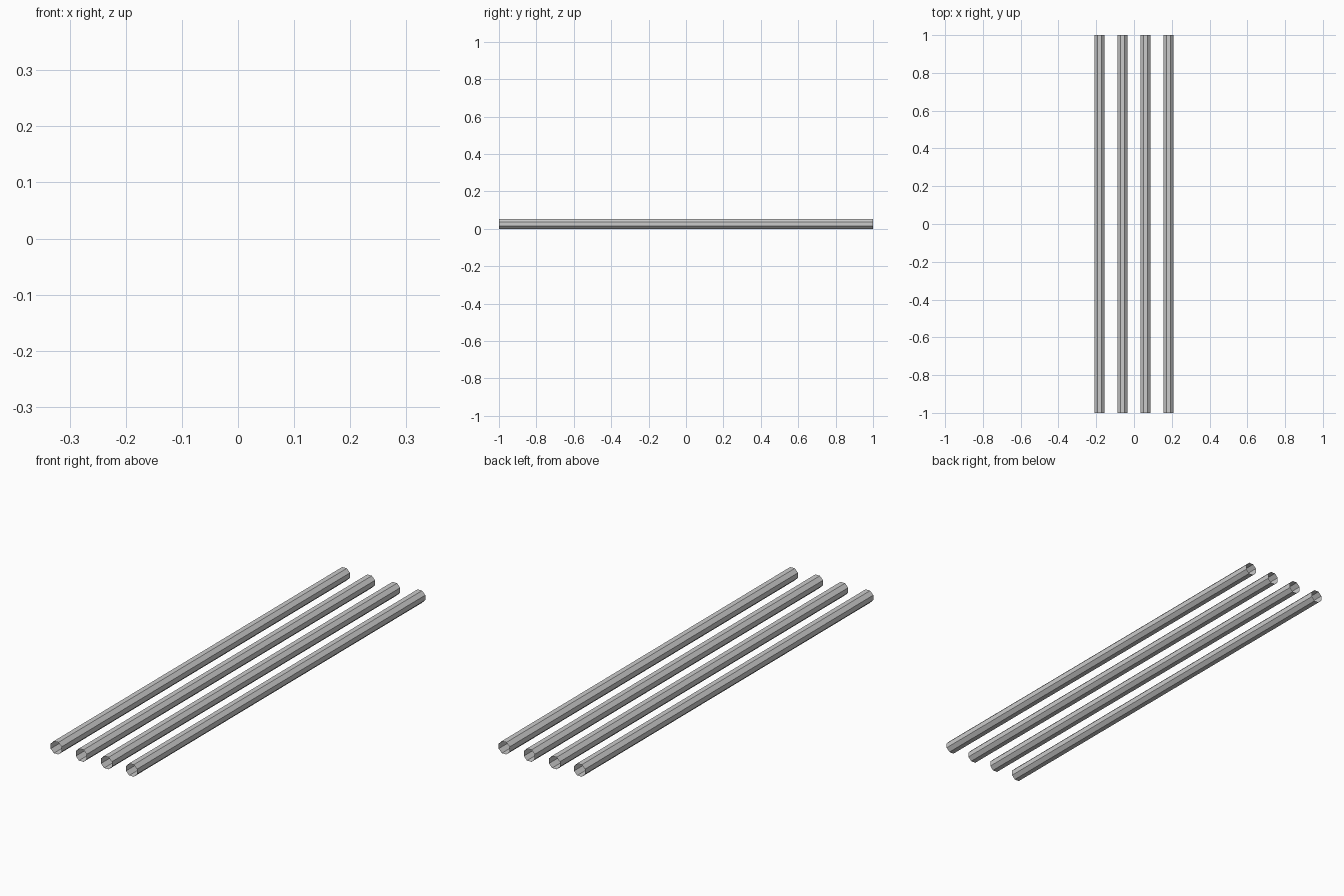
import bpy, math

if "Cube" in bpy.data.objects:
    bpy.data.objects.remove(bpy.data.objects["Cube"])

APOTHEM = 0.0265   # half height between flats
SIDES = 8
RADIUS = APOTHEM / math.cos(math.pi / SIDES)
SPACING = 0.122


def open_tube(name, x):
    # Open-ended octagonal tube lying along y, flat side down
    bpy.ops.mesh.primitive_cylinder_add(vertices=SIDES, radius=RADIUS, depth=2, end_fill_type='NOTHING')
    tube = bpy.context.object
    tube.name = name
    tube.rotation_euler = (math.pi / 2, math.pi / SIDES, 0)
    tube.location = (x, 0, APOTHEM)


# Row of four parallel tubes
for i in range(4):
    open_tube(f"tube_{i + 1}", (i - 1.5) * SPACING)
